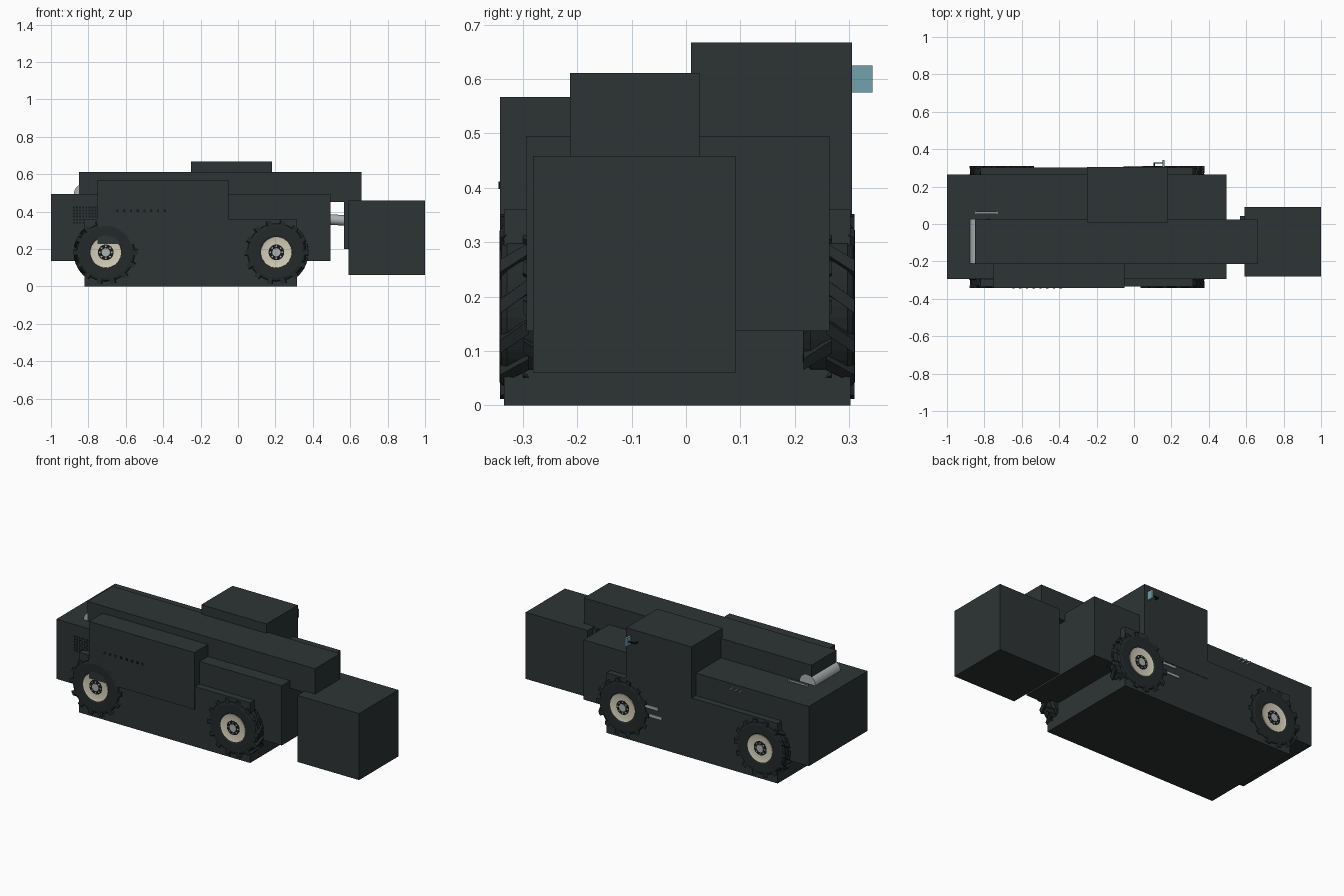
import bpy, bmesh
from math import sin, cos, pi
from mathutils import Matrix

if "Cube" in bpy.data.objects:
    bpy.data.objects.remove(bpy.data.objects["Cube"])


def mat(name, r, g, b):
    m = bpy.data.materials.new(name)
    m.diffuse_color = (r, g, b, 1)
    m.use_nodes = True
    m.node_tree.nodes["Principled BSDF"].inputs["Base Color"].default_value = m.diffuse_color
    return m


DARK = mat("dark_paint", .027, .034, .034)
RUBBER = mat("rubber", .018, .022, .022)
CREAM = mat("cream_rim", .66, .62, .48)
STEEL = mat("steel", .42, .44, .45)
GLASS = mat("mirror_glass", .17, .36, .42)
BLACK = mat("black_trim", .008, .009, .009)


def finish(bm, name, m, smooth=False):
    bmesh.ops.recalc_face_normals(bm, faces=bm.faces)
    me = bpy.data.meshes.new(name)
    bm.to_mesh(me)
    bm.free()
    me.materials.append(m)
    ob = bpy.data.objects.new(name, me)
    bpy.context.collection.objects.link(ob)
    if smooth:
        bpy.ops.object.select_all(action='DESELECT')
        ob.select_set(True)
        bpy.context.view_layer.objects.active = ob
        bpy.ops.object.shade_smooth_by_angle(angle=.6)
    return ob


def add_box(bm, x, y, z):
    c = [(a + b) / 2 for a, b in (x, y, z)]
    s = [b - a for a, b in (x, y, z)]
    bmesh.ops.create_cube(bm, size=1, matrix=Matrix.Translation(c) @ Matrix.Diagonal((*s, 1)))


def boxes(name, m, *items):
    bm = bmesh.new()
    for it in items:
        add_box(bm, *it)
    return finish(bm, name, m)


def rod(name, m, p, q, r, seg=32):
    bm = bmesh.new()
    bmesh.ops.create_cone(bm, segments=seg, radius1=r, radius2=r, depth=1, cap_ends=True)
    ob = finish(bm, name, m, True)
    me = ob.data
    a, b = Matrix.Translation(p).translation, Matrix.Translation(q).translation
    d = b - a
    rot = d.to_track_quat('Z', 'Y').to_matrix().to_4x4()
    me.transform(Matrix.Translation((a + b) / 2) @ rot @ Matrix.Diagonal((1, 1, d.length, 1)))
    return ob


# Main body volumes
boxes("chassis", DARK, ((-.82, .315), (-.335, .303), (0, .36)))
boxes("main_body", DARK, ((-1, .495), (-.293, .264), (.137, .495)))
boxes("boom", DARK, ((-.85, .66), (-.213, .025), (.45, .611)))
boxes("cab", DARK, ((-.25, .183), (.009, .305), (.25, .667)))
boxes("engine_cover", DARK, ((-.75, -.05), (-.342, -.2), (.226, .567)))
boxes("bucket", DARK, ((.59, 1), (-.281, .091), (.06, .459)))
boxes("carriage_plate", DARK, ((.568, .592), (-.215, .042), (.2, .45)))

# Boom pivot and tilt cylinder
rod("boom_pivot", STEEL, (-.825, -.212, .495), (-.825, .026, .495), .052)
rod("tilt_cylinder", STEEL, (.46, -.09, .36), (.575, -.09, .352), .028)
rod("rear_rail", STEEL, (-.845, .06, .5), (-.73, .06, .5), .005, 12)
boxes("rear_rail_ends", STEEL, *[((x - .004, x + .004), (.05, .07), (.49, .506)) for x in (-.845, -.73)])

# Cab steps
boxes("cab_steps", STEEL,
      ((-.03, .055), (.3, .309), (.228, .242)),
      ((-.055, .03), (.3, .309), (.178, .192)))

# Side mirror
boxes("mirror", GLASS, ((.152, .164), (.305, .343), (.575, .625)))
boxes("mirror_arm", BLACK, ((.105, .153), (.324, .33), (.597, .603)),
      ((.105, .112), (.3, .33), (.597, .603)))

# Grille dots, cover louvres and filler latches
boxes("side_grille", BLACK, *[
    ((-.882 + i * .0165, -.872 + i * .0165), (-.296, -.29), (.335 + k * .0165, .345 + k * .0165))
    for i in range(8) for k in range(6)])
boxes("cover_louvres", BLACK, *[
    ((-.65 + i * .036, -.638 + i * .036), (-.345, -.34), (.398, .412)) for i in range(8)])
boxes("body_latches", STEEL, *[
    ((x, x + .006), (.26, .295), (.468, .476)) for x in (-.56, -.53, -.5)])


def lathe(bm, prof, cx, cz, face, s, seg):
    """Revolve (radius, inset) points about the wheel axle."""
    rings = [[bm.verts.new((cx + r * cos(2 * pi * i / seg), face - s * w, cz + r * sin(2 * pi * i / seg)))
              for i in range(seg)] for r, w in prof]
    for a, b in zip(rings, rings[1:]):
        for i in range(seg):
            j = (i + 1) % seg
            bm.faces.new((a[i], a[j], b[j], b[i]))
    return rings


def wheel(tag, cx, s):
    cz, face = .182, (.311 if s > 0 else -.343)
    # Tyre carcass with slanted lugs
    bm = bmesh.new()
    lathe(bm, [(.08, .006), (.09, .001), (.138, 0), (.152, .004), (.16, .014),
               (.16, .082), (.15, .096), (.08, .096)], cx, cz, face, s, 48)
    n = 14
    for side in (0, 1):
        for k in range(n):
            a0 = 2 * pi * (k + side * .5) / n
            vs = []
            for w, sk in ((.001, 0), (.053, .22)):
                w = .096 - w if side else w
                for r, h in ((.135, .1), (.172, .075)):
                    for d in (-h, h):
                        a = a0 + sk + d
                        vs.append(bm.verts.new((cx + r * cos(a), face - s * w, cz + r * sin(a))))
            for f in ((0, 1, 3, 2), (4, 5, 7, 6), (0, 1, 5, 4), (2, 3, 7, 6), (0, 2, 6, 4), (1, 3, 7, 5)):
                bm.faces.new([vs[i] for i in f])
    finish(bm, tag + "_tyre", RUBBER)
    # Rim dish
    bm = bmesh.new()
    rings = lathe(bm, [(.084, .008), (.082, .002), (.076, .004), (.042, .005)], cx, cz, face, s, 40)
    bm.faces.new(rings[-1])
    finish(bm, tag + "_rim", CREAM, True)
    # Hub, cap and bolts
    y = lambda w: face - s * w
    rod(tag + "_hub", BLACK, (cx, y(.012), cz), (cx, y(.004), cz), .042)
    rod(tag + "_hub_cap", STEEL, (cx, y(.012), cz), (cx, y(.001), cz), .022, 24)
    for k in range(8):
        a = 2 * pi * k / 8
        x, z = cx + .032 * cos(a), cz + .032 * sin(a)
        rod(tag + "_bolt", STEEL, (x, y(.012), z), (x, y(.002), z), .005, 6)


for side, s in (("right", -1), ("left", 1)):
    wheel("front_" + side, .205, s)
    wheel("rear_" + side, -.707, s)
